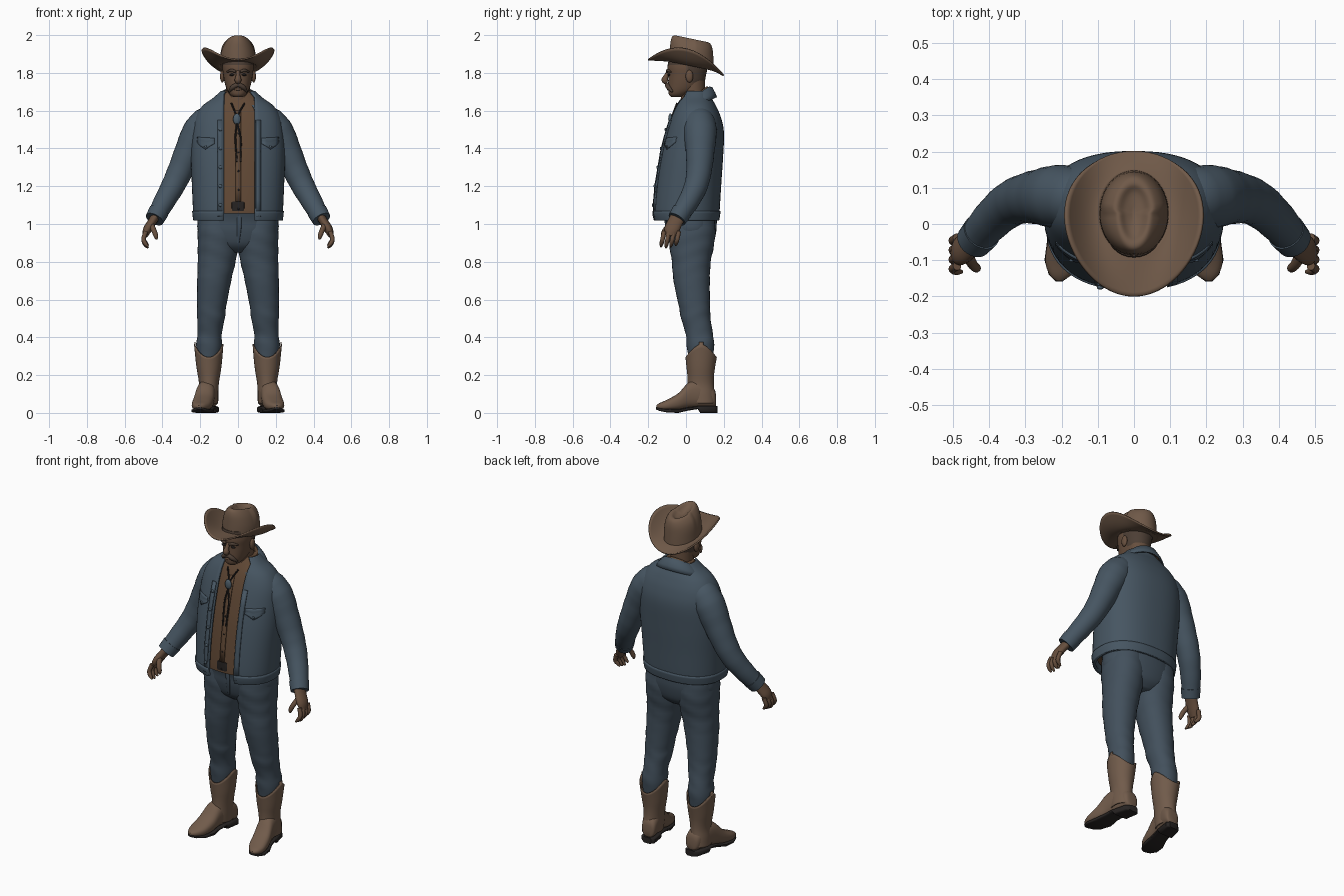
import bpy, bmesh
from math import sin, cos, pi, asin, radians
from mathutils import Vector

if "Cube" in bpy.data.objects:
    bpy.data.objects.remove(bpy.data.objects["Cube"], do_unlink=True)


def material(name, r, g, b):
    m = bpy.data.materials.new(name)
    m.use_nodes = True
    m.diffuse_color = (r, g, b, 1)
    node = m.node_tree.nodes["Principled BSDF"]
    node.inputs["Base Color"].default_value = (r, g, b, 1)
    node.inputs["Roughness"].default_value = 0.8
    return m


denim = material("denim blue", .062, .092, .122)
jeans = material("jeans blue", .055, .08, .107)
felt = material("hat felt", .16, .1, .065)
skin = material("skin", .135, .078, .048)
hair = material("hair", .075, .05, .036)
cloth = material("shirt brown", .12, .066, .036)
leather = material("boot leather", .165, .105, .07)
dark = material("dark leather", .02, .017, .016)
metal = material("blue metal", .075, .11, .14)


def spline(rows, k=4):
    """Catmull-Rom resampling of rows of numbers."""
    out = []
    for i in range(len(rows) - 1):
        a, b, c, d = rows[max(i - 1, 0)], rows[i], rows[i + 1], rows[min(i + 2, len(rows) - 1)]
        for j in range(k):
            t = j / k
            out.append([q + t / 2 * (r - p + t * (2 * p - 5 * q + 4 * r - s + t * (3 * q - p - 3 * r + s)))
                        for p, q, r, s in zip(a, b, c, d)])
    return out + [list(rows[-1])]


def skin_rings(name, rings, mats, closed=True, caps=True, thick=0, rule=None):
    """Join rings of points into one smooth surface."""
    bm = bmesh.new()
    vs = [[bm.verts.new(p) for p in ring] for ring in rings]
    n = len(vs[0])
    for a, b in zip(vs, vs[1:]):
        for i in range(n if closed else n - 1):
            j = (i + 1) % n
            bm.faces.new((a[i], a[j], b[j], b[i]))
    if closed and caps:
        bm.faces.new(vs[0])
        bm.faces.new(vs[-1])
    bmesh.ops.recalc_face_normals(bm, faces=bm.faces)
    for f in bm.faces:
        f.smooth = True
        if rule:
            f.material_index = rule(f.calc_center_median())
    for e in bm.edges:
        e.smooth = e.calc_face_angle(0) < radians(45)
    me = bpy.data.meshes.new(name)
    bm.to_mesh(me)
    bm.free()
    for m in mats if isinstance(mats, list) else [mats]:
        me.materials.append(m)
    ob = bpy.data.objects.new(name, me)
    bpy.context.collection.objects.link(ob)
    if thick:
        mod = ob.modifiers.new("thickness", "SOLIDIFY")
        mod.thickness = thick
        mod.offset = 0
    return ob


def power(v, p):
    return (abs(v) ** p) * (1 if v >= 0 else -1)


def oval(cx, cy, z, rx, ry, p=1.0, start=0, end=2 * pi, n=32, open_arc=False):
    """Horizontal rounded ring; angle zero points to the front."""
    ts = [start + (end - start) * i / (n - 1 if open_arc else n) for i in range(n)]
    return [Vector((cx + rx * power(sin(t), p), cy - ry * power(cos(t), p), z)) for t in ts]


def loft(name, rows, mats, p=1.0, wrinkle=0, **kw):
    """Rows of z, cx, cy, rx, ry."""
    rings = []
    for z, cx, cy, rx, ry in spline(rows):
        ring = oval(cx, cy, z, rx, ry, p)
        for i, v in enumerate(ring):
            k = wrinkle * sin(z * 75 + 2 * sin(i * pi / 8))
            v.x += (v.x - cx) * k
            v.y += (v.y - cy) * k
        rings.append(ring)
    return skin_rings(name, rings, mats, **kw)


def tube(name, rows, mat, flat=1.0, n=16, wrinkle=0):
    """Rows of x, y, z, radius; flat scales the front-to-back radius."""
    pts = spline(rows)
    rings = []
    for i, (x, y, z, r) in enumerate(pts):
        t = Vector(pts[min(i + 1, len(pts) - 1)][:3]) - Vector(pts[max(i - 1, 0)][:3])
        u = t.cross(Vector((0, 1, 0))).normalized()
        v = u.cross(t).normalized()
        r *= 1 + wrinkle * sin(i * 1.9)
        rings.append([Vector((x, y, z)) + u * r * cos(a) + v * r * flat * sin(a)
                      for a in (2 * pi * k / n for k in range(n))])
    return skin_rings(name, rings, mat)


def ball(name, loc, size, mat):
    rows = [(-cos(pi * i / 10), sin(pi * i / 10) + .01) for i in range(11)]
    return skin_rings(name, [oval(loc[0], loc[1], loc[2] + size[2] * h, size[0] * r, size[1] * r, n=16)
                             for h, r in rows], mat)


# Torso profile: z, cx, cy, rx, ry
torso = spline([(1.02, 0, 0, .226, .165), (1.07, 0, 0, .232, .172), (1.2, 0, .01, .238, .17),
                (1.35, 0, .027, .243, .163), (1.48, 0, .045, .238, .15), (1.56, 0, .05, .222, .13),
                (1.62, 0, .05, .185, .105), (1.665, 0, .05, .125, .08), (1.7, 0, .055, .088, .064)], 6)
P = .85


def front_y(x, z, scale=1.0):
    """Depth of the torso front at x and z."""
    _, _, cy, rx, ry = min(torso, key=lambda r: abs(r[0] - z))
    return cy - scale * ry * max(0, 1 - (abs(x) / (rx * scale)) ** (2 / P)) ** (P / 2)


def open_shell(name, rows, grow, mat, thick):
    rings = []
    for z, cx, cy, rx, ry in rows:
        a, b = (asin(min(.75, w / rx) ** (1 / P)) for w in (.088, .074))
        rings.append(oval(cx, cy, z, rx + grow, ry + grow, P, a, 2 * pi - b, 56, True))
    return skin_rings(name, rings, mat, closed=False, thick=thick)


open_shell("jacket_body", torso, 0, denim, .012)
open_shell("jacket_waistband", torso[:7], .006, denim, .01)
skin_rings("shirt", [oval(cx, cy, z, rx * .92, ry * .9, P) for z, cx, cy, rx, ry in torso[5:]], cloth)


def collar(name, r, top, drop, spread, start, mat):
    """Folded collar running round the neck, pointed at the front."""
    rings = []
    for i in range(33):
        a = start + (2 * pi - 2 * start) * i / 32
        f = (1 + cos(a)) / 2
        tip = max(0, 1 - min(i, 32 - i) / 6)
        z = top - .085 * f
        rows = [(r * .95, z - .04), (r, z), (r + .012, z - .004),
                (r + .03 + spread * f, z - drop * .6), (r + .04 + spread * f + .012 * tip, z - drop - .025 * tip)]
        rings.append([Vector((k * sin(a), .055 - k * .85 * cos(a), h)) for k, h in rows])
    return skin_rings(name, rings, mat, closed=False, thick=.008)


collar("jacket_collar", .084, 1.725, .055, .035, .62, denim)
collar("shirt_collar", .066, 1.725, .045, .02, .3, cloth)


def patch(name, columns, mat, scale=1.0, lift=.009):
    """Thin sheet on the torso; columns of x, top z, bottom z."""
    rings = [[Vector((x, front_y(x, z, scale) - lift, z))
              for z in (hi + (lo - hi) * k / 6 for k in range(7))] for x, hi, lo in columns]
    return skin_rings(name, rings, mat, closed=False, thick=.007)


patch("jacket_placket_right", [(-.108, 1.55, 1.04), (-.082, 1.55, 1.04)], denim)
patch("jacket_placket_left", [(.094, 1.55, 1.04), (.12, 1.55, 1.04)], denim)
patch("shirt_placket", [(-.012, 1.6, 1.12), (.016, 1.6, 1.12)], cloth, .9, .003)
for i in range(5):
    z = 1.5 - i * .1
    ball("jacket_button", (-.093, front_y(-.093, z) - .014, z), (.009, .006, .009), metal)
    ball("shirt_button", (.002, front_y(0, z - .02, .9) - .007, z - .02), (.005, .003, .005), dark)

# Belt and buckle
skin_rings("belt", [oval(0, .012, z, .205, .155, P) for z in (1.07, 1.118)], dark)
skin_rings("buckle", [oval(0, -.148, z, w, .008, .4, n=16)
                      for z, w in ((1.068, .028), (1.074, .034), (1.114, .034), (1.12, .028))], dark)

# Bolo tie
ball("bolo_slide", (-.006, front_y(0, 1.555, .9) - .016, 1.555), (.02, .011, .03), metal)
for side in (-1, 1):
    path = [(side * .035, 1.64), (-.006, 1.555), (side * .014, 1.46), (side * .01 + .004, 1.33)]
    tube("bolo_cord", [(x, front_y(x, z, .9) - .012, z, .0045) for x, z in path], dark, n=8)

# Jeans seat
loft("jeans_seat", [(.85, 0, .035, .06, .07), (.89, 0, .032, .17, .11), (.96, 0, .03, .212, .13),
                    (1.02, 0, .028, .213, .135), (1.1, 0, .015, .2, .148)], jeans, .9)
tube("jeans_fly", [(.006, -.108, 1.06, .012), (.006, -.104, .98, .012), (0, -.085, .9, .006)], jeans, .5)

for s, side in ((-1, "right"), (1, "left")):
    # Legs
    loft(side + "_jeans_leg",
         [(.27, s * .155, .078, .055, .062), (.36, s * .153, .076, .068, .073), (.42, s * .15, .07, .064, .072),
          (.5, s * .143, .052, .073, .078), (.56, s * .14, .045, .077, .082), (.7, s * .126, .03, .09, .096),
          (.8, s * .113, .028, .1, .103), (.88, s * .106, .03, .107, .117), (.96, s * .104, .03, .109, .126),
          (1.04, s * .1, .03, .106, .12)], jeans, .93, .014)

    # Boot shaft with a dipped top edge
    rings = []
    for z, cx, cy, rx, ry in spline([(.05, .16, .085, .05, .068), (.1, .158, .08, .05, .07),
                                     (.16, .154, .078, .05, .066), (.25, .154, .078, .064, .071),
                                     (.365, .155, .08, .075, .08)]):
        ring = oval(s * cx, cy, z, rx, ry, n=40)
        for v in ring:
            v.z -= .07 * max(0, (z - .2) / .165) * abs((v.y - cy) / ry) ** 1.6
        rings.append(ring)
    skin_rings(side + "_boot_shaft", rings, leather, caps=False, thick=.006)
    skin_rings(side + "_boot_pull", [[Vector((s * (.228 - dx), y, z)) for y in (.068, .092)]
                                     for z, dx in ((.375, 0), (.35, 0), (.32, .004))],
               leather, closed=False, thick=.006)

    def foot(name, rows, p, mat):
        """Rows of y, half width, bottom z, top z; toes turn outward."""
        rings = []
        for y, w, lo, hi in rows:
            cx = .165 + (.05 - y) * .2
            rings.append([Vector((s * (cx + w * power(cos(a), p)), y, (lo + hi) / 2 + (hi - lo) / 2 * power(sin(a), p)))
                          for a in (2 * pi * k / 24 for k in range(24))])
        skin_rings(name, rings, mat)

    foot(side + "_boot_foot", spline([(.16, .02, .04, .08), (.148, .042, .03, .13), (.09, .05, .028, .17),
                                      (.02, .05, .025, .165), (-.04, .054, .014, .105), (-.1, .05, .012, .07),
                                      (-.14, .03, .018, .052), (-.157, .008, .026, .04)]), .8, leather)
    foot(side + "_boot_sole", [(.166, .026, 0, .036), (.15, .045, 0, .036), (.075, .049, 0, .036),
                               (.062, .046, .02, .036), (.01, .046, .012, .03), (-.04, .056, 0, .02),
                               (-.1, .052, .002, .02), (-.14, .032, .01, .025), (-.158, .01, .018, .03)], .45, dark)

    # Sleeve, cuff and hand
    tube(side + "_sleeve", [(s * .12, .065, 1.565, .07), (s * .165, .07, 1.535, .085), (s * .21, .075, 1.48, .088),
                            (s * .252, .075, 1.4, .078), (s * .302, .07, 1.29, .068), (s * .345, .052, 1.2, .062),
                            (s * .395, .008, 1.11, .055), (s * .44, -.045, 1.03, .048)], denim, 1.0, 28, .012)
    tube(side + "_cuff", [(s * .42, -.022, 1.065, .054), (s * .442, -.048, 1.025, .05)], denim, 1.0, 28)
    tube(side + "_palm", [(s * .43, -.035, 1.05, .024), (s * .455, -.057, 1.01, .023), (s * .48, -.075, .97, .023),
                          (s * .493, -.083, .935, .014)], skin, 1.75)
    for i in range(4):
        y = -.12 + i * .026
        low = .006 * abs(i - 1)
        tube(side + "_finger", [(s * .488, y + .004, .96, .012), (s * .5, y - .004, .92, .012),
                                (s * .49, y - .01, .89 + low, .011), (s * .475, y - .012, .874 + low, .005)], skin, n=10)
    tube(side + "_thumb", [(s * .462, -.08, 1.0, .016), (s * .445, -.112, .965, .014),
                           (s * .434, -.122, .935, .012), (s * .432, -.122, .918, .005)], skin, n=10)

    # Chest pocket flap and shoulder yoke seam
    patch(side + "_pocket_flap", [(s * x, hi, lo) for x, hi, lo in
                                  ((.125, 1.452, 1.425), (.15, 1.455, 1.41), (.172, 1.456, 1.395),
                                   (.196, 1.458, 1.412), (.215, 1.46, 1.43))], denim)
    ball(side + "_pocket_button", (s * .172, front_y(.172, 1.41) - .015, 1.41), (.007, .005, .007), metal)

    # Ear, eye and brow
    ball(side + "_ear", (s * .083, .018, 1.782), (.012, .02, .033), skin)
    ball(side + "_eye", (s * .032, -.091, 1.79), (.013, .006, .006), dark)
    tube(side + "_brow", [(s * .012, -.1, 1.806, .007), (s * .035, -.097, 1.813, .008), (s * .058, -.08, 1.805, .004)],
         hair, n=10)

# Head and face
loft("neck", [(1.6, 0, .04, .066, .07), (1.68, 0, .038, .062, .064), (1.76, 0, .04, .064, .06)], skin)
loft("head", [(1.672, 0, -.048, .025, .03), (1.685, 0, -.04, .042, .05), (1.71, 0, -.018, .058, .076),
              (1.75, 0, .001, .071, .095), (1.79, 0, .006, .078, .1), (1.83, 0, .008, .083, .106),
              (1.88, 0, .01, .08, .1)], [skin, hair], .92,
     rule=lambda c: int(c.y > .015 and c.z > 1.745 or c.z > 1.84))
tube("nose", [(0, -.092, 1.81, .009), (0, -.104, 1.785, .012), (0, -.112, 1.762, .018), (0, -.1, 1.75, .012)], skin)
tube("moustache", [(-.047, -.072, 1.7, .005), (-.03, -.092, 1.722, .012), (0, -.1, 1.737, .012),
                   (.03, -.092, 1.722, .012), (.047, -.072, 1.7, .005)], hair)
tube("lower_lip", [(-.02, -.088, 1.714, .004), (0, -.093, 1.713, .007), (.02, -.088, 1.714, .004)], skin, n=10)

# Hat: creased crown and curled brim, tilted down to the back
rings = []
for z, rx, ry in spline([(1.835, .096, .118), (1.9, .093, .115), (1.945, .082, .111), (1.974, .062, .1),
                         (1.98, .046, .08), (1.965, .026, .055), (1.955, .004, .01)]):
    ring = oval(0, .03, z, rx, ry, n=48)
    for v in ring:
        v.x *= 1 - .12 * max(0, z - 1.88) / .1 * (1 if v.y < .03 else -.3)
        v.z -= .21 * (v.y - .03)
    rings.append(ring)
skin_rings("hat_crown", rings, felt)

rings = []
for k in range(11):
    t = k / 10
    ring = []
    for i in range(64):
        a = 2 * pi * i / 64
        x = sin(a) * ((1 - t) * .093 + t * .188 * (1 - .13 * cos(a)))
        y = (1 - t) * (.03 - .115 * cos(a)) - t * .2 * cos(a)
        lift = .1 * sin(a) ** 2 * t ** 1.7
        ring.append(Vector((x, y, 1.846 - .018 * t - .21 * y + lift)))
    rings.append(ring)
skin_rings("hat_brim", rings, felt, caps=False, thick=.008)
